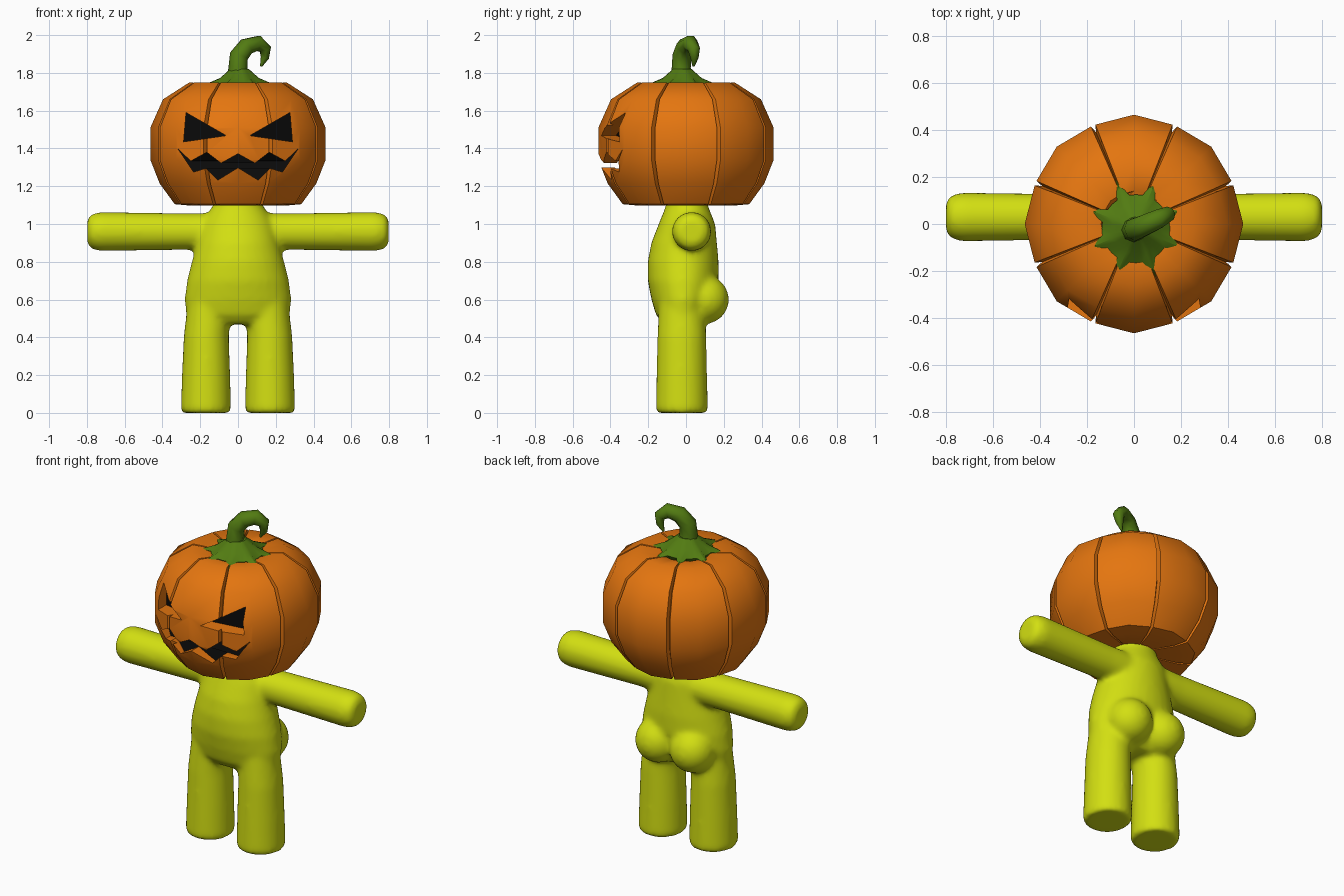
import bpy, bmesh, math
from mathutils import Vector

if "Cube" in bpy.data.objects:
    bpy.data.objects.remove(bpy.data.objects["Cube"])


def material(name, rgb):
    m = bpy.data.materials.new(name)
    m.diffuse_color = (*rgb, 1)
    m.use_nodes = True
    m.node_tree.nodes["Principled BSDF"].inputs["Base Color"].default_value = m.diffuse_color
    return m


YELLOW = material("yellow_green", (0.65, 0.74, 0.006))
ORANGE = material("orange", (0.78, 0.18, 0.005))
GREEN = material("stem_green", (0.085, 0.2, 0.006))
BLACK = material("black", (0.003, 0.003, 0.003))


def make_object(name, bm, mats):
    bmesh.ops.recalc_face_normals(bm, faces=bm.faces)
    me = bpy.data.meshes.new(name)
    bm.to_mesh(me)
    bm.free()
    ob = bpy.data.objects.new(name, me)
    bpy.context.collection.objects.link(ob)
    for m in mats:
        me.materials.append(m)
    return ob


def select(ob):
    bpy.ops.object.select_all(action='DESELECT')
    ob.select_set(True)
    bpy.context.view_layer.objects.active = ob


def smooth(ob, angle):
    select(ob)
    bpy.ops.object.shade_smooth_by_angle(angle=math.radians(angle))


def bridge(bm, rings):
    """Skin closed rings of points and cap both ends."""
    vs = [[bm.verts.new(p) for p in ring] for ring in rings]
    n = len(vs[0])
    for a, b in zip(vs, vs[1:]):
        for i in range(n):
            j = (i + 1) % n
            bm.faces.new((a[i], a[j], b[j], b[i]))
    bm.faces.new(vs[0][::-1])
    bm.faces.new(vs[-1])


def ellipse(center, u, v, n=32):
    c, u, v = Vector(center), Vector(u), Vector(v)
    return [c + u * math.cos(t) + v * math.sin(t)
            for t in (2 * math.pi * i / n for i in range(n))]


# ---- Body: overlapping torso, limbs and buttocks fused into one soft skin ----
bm = bmesh.new()
torso = [  # z, centre y, half width, half depth
    (0.47, -0.02, 0.22, 0.10), (0.52, -0.02, 0.275, 0.14), (0.60, -0.015, 0.283, 0.168),
    (0.70, -0.015, 0.27, 0.188), (0.80, -0.015, 0.245, 0.188), (0.90, -0.01, 0.218, 0.174),
    (1.00, 0.005, 0.195, 0.15), (1.05, 0.005, 0.165, 0.13), (1.10, 0.005, 0.13, 0.11),
    (1.22, 0.005, 0.12, 0.10)]
bridge(bm, [ellipse((0, y, z), (a, 0, 0), (0, b, 0)) for z, y, a, b in torso])
leg = [(0.0, 0.17, 0.125, 0.131), (0.015, 0.17, 0.133, 0.138), (0.2, 0.169, 0.128, 0.134),
       (0.4, 0.168, 0.12, 0.13), (0.6, 0.15, 0.115, 0.12)]
arm = [(0.05, 0.1), (0.25, 0.097), (0.4, 0.099), (0.6, 0.102), (0.73, 0.104),
       (0.77, 0.094), (0.79, 0.08), (0.798, 0.058)]
for s in (-1, 1):
    bridge(bm, [ellipse((s * x, -0.022, z), (s * a, 0, 0), (0, b, 0)) for z, x, a, b in leg])
    bridge(bm, [ellipse((s * x, 0.03, 0.96), (0, r * s, 0), (0, 0, r)) for x, r in arm])
    ball = bmesh.ops.create_uvsphere(bm, u_segments=24, v_segments=16, radius=0.13)
    bmesh.ops.translate(bm, verts=ball["verts"], vec=(s * 0.115, 0.098, 0.6))
body = make_object("body", bm, [YELLOW])
mod = body.modifiers.new("fuse", 'REMESH')
mod.mode = 'VOXEL'
mod.voxel_size = 0.014
mod.use_smooth_shade = True
mod = body.modifiers.new("soften", 'SMOOTH')
mod.factor = 0.5
mod.iterations = 12
select(body)
for name in ("fuse", "soften"):
    bpy.ops.object.modifier_apply(modifier=name)
smooth(body, 60)

# ---- Pumpkin head: eight faceted ribs with narrow creases ----
MID = 1.42
profile = [(0.12, 1.11), (0.26, 1.098), (0.335, 1.105), (0.415, 1.215), (0.464, 1.34),
           (0.464, 1.51), (0.397, 1.66), (0.26, 1.748), (0.14, 1.735)]
rings = []
for r, z in profile:
    ring = []
    for k in range(8):
        for deg, fr, fz in ((-22.5, 0.91, 0.93), (-21.2, 0.975, 1), (0, 1, 1), (21.2, 0.975, 1)):
            t = math.radians(45 * k + deg)
            ring.append((r * fr * math.cos(t), r * fr * math.sin(t), MID + (z - MID) * fz))
    rings.append(ring)
bm = bmesh.new()
bridge(bm, rings)
head = make_object("pumpkin_head", bm, [ORANGE, BLACK])

# ---- Carved face: cutters with orange walls and a black curved floor ----
def carve(name, outline):
    bm = bmesh.new()
    front = [bm.verts.new((x, -0.6, z)) for x, z in outline]
    back = [bm.verts.new((x, -(0.375 - 1.2 * x * x), z)) for x, z in outline]
    n = len(outline)
    for i in range(n):
        j = (i + 1) % n
        bm.faces.new((front[i], front[j], back[j], back[i]))
    bm.faces.new(front[::-1])
    bm.faces.new(back).material_index = 1
    bmesh.ops.triangulate(bm, faces=bm.faces)
    cutter = make_object(name, bm, [ORANGE, BLACK])
    cutter.hide_render = True
    mod = head.modifiers.new(name, 'BOOLEAN')
    mod.operation = 'DIFFERENCE'
    mod.solver = 'EXACT'
    mod.object = cutter
    select(head)
    bpy.ops.object.modifier_apply(modifier=name)
    bpy.data.objects.remove(cutter)


eye = [(0.063, 1.468), (0.275, 1.59), (0.288, 1.435)]
carve("eye_right", eye)
carve("eye_left", [(-x, z) for x, z in reversed(eye)])
upper = [(0.0, 1.372), (0.09, 1.322), (0.165, 1.38), (0.25, 1.333), (0.318, 1.398)]
lower = [(0.235, 1.275), (0.17, 1.295), (0.106, 1.233)]
half = upper + lower
carve("mouth", half + [(0.0, 1.298)] + [(-x, z) for x, z in reversed(half[1:])])
smooth(head, 42)

# ---- Stem base: star shaped cap whose points run into the creases ----
rings = []
for r_rib, z_rib, r_tip, z_tip in ((0.12, 1.70, 0.2, 1.69), (0.145, 1.742, 0.225, 1.728),
                                   (0.10, 1.775, 0.115, 1.77), (0.05, 1.82, 0.05, 1.82)):
    ring = []
    for k in range(32):
        tip = k % 4 == 2
        r, z = (r_tip, z_tip) if tip else (r_rib, z_rib)
        t = 2 * math.pi * k / 32
        ring.append((0.008 + r * math.cos(t), -0.02 + r * math.sin(t), z))
    rings.append(ring)
bm = bmesh.new()
bridge(bm, rings)
smooth(make_object("stem_base", bm, [GREEN]), 40)

# ---- Curled stem: tapered tube along a hooked path ----
path = [(0.0, -0.025, 1.76, 0.06), (0.0, -0.025, 1.83, 0.05), (0.005, -0.022, 1.89, 0.05),
        (0.045, -0.005, 1.94, 0.047), (0.105, 0.022, 1.957, 0.043), (0.145, 0.042, 1.925, 0.033),
        (0.142, 0.045, 1.88, 0.022), (0.122, 0.04, 1.835, 0.006)]
curve = bpy.data.curves.new("stem", 'CURVE')
curve.dimensions = '3D'
curve.bevel_depth = 1.0
curve.bevel_resolution = 2
curve.use_fill_caps = True
spline = curve.splines.new('POLY')
spline.points.add(len(path) - 1)
for p, (x, y, z, r) in zip(spline.points, path):
    p.co = (x, y, z, 1)
    p.radius = r
curve.materials.append(GREEN)
stem = bpy.data.objects.new("stem", curve)
bpy.context.collection.objects.link(stem)
select(stem)
bpy.ops.object.convert(target='MESH')
smooth(bpy.context.view_layer.objects.active, 50)
